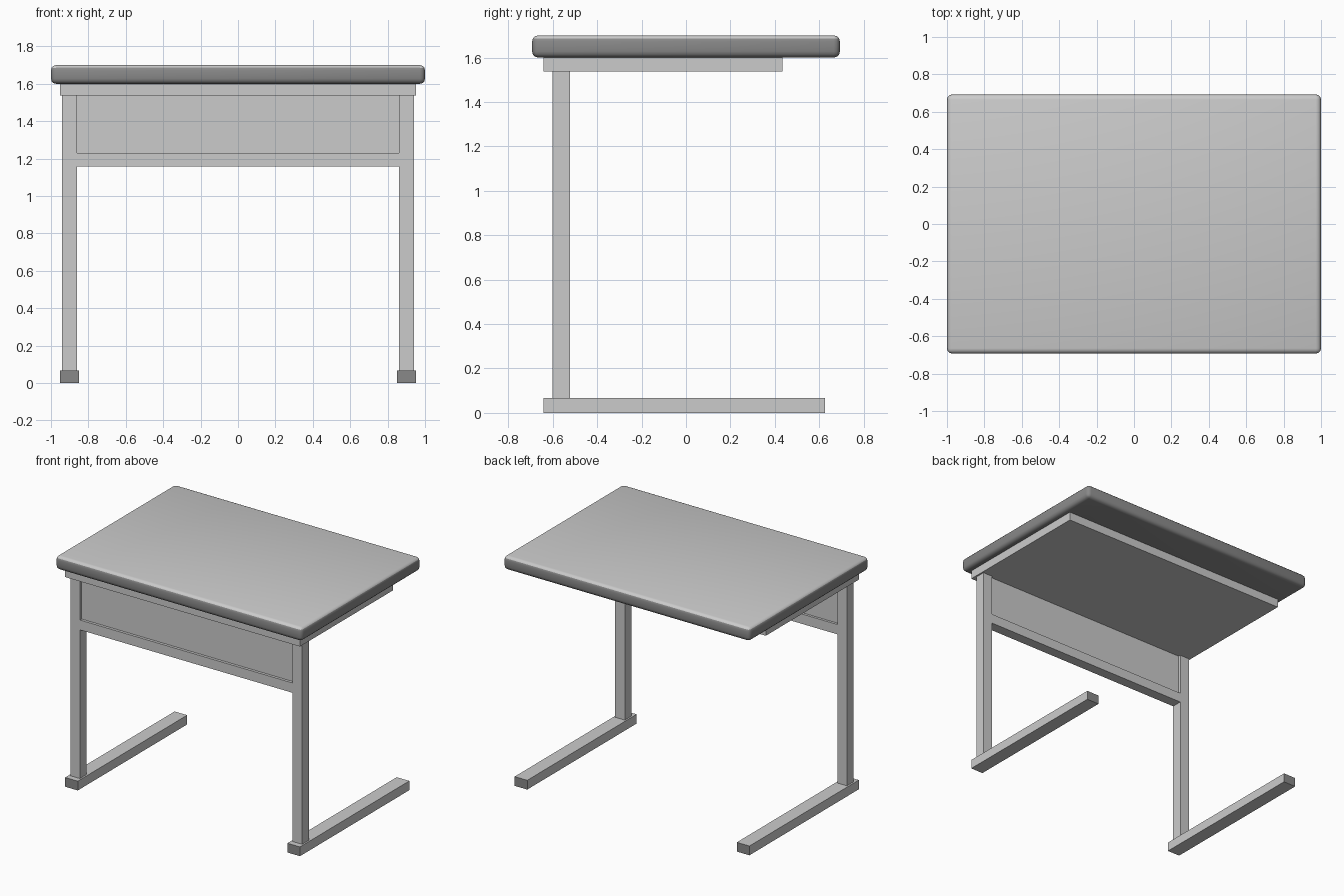
import bpy, bmesh
from mathutils import Vector

if "Cube" in bpy.data.objects:
    bpy.data.objects.remove(bpy.data.objects["Cube"])

dark = bpy.data.materials.new("dark_trim")
dark.diffuse_color = (0.25, 0.25, 0.25, 1)
dark.use_nodes = True
dark.node_tree.nodes["Principled BSDF"].inputs["Base Color"].default_value = dark.diffuse_color
light = bpy.data.materials.new("light_grey")
light.diffuse_color = (0.8, 0.8, 0.8, 1)
light.use_nodes = True
light.node_tree.nodes["Principled BSDF"].inputs["Base Color"].default_value = light.diffuse_color


def box(name, lo, hi, bevel=0.0, is_dark=None):
    """Axis-aligned box between two corners; is_dark picks the dark faces by normal."""
    lo, hi = Vector(lo), Vector(hi)
    centre, size = (lo + hi) / 2, hi - lo
    bm = bmesh.new()
    bmesh.ops.create_cube(bm, size=1)
    bmesh.ops.scale(bm, vec=size, verts=bm.verts)
    if bevel:
        bmesh.ops.bevel(bm, geom=bm.edges[:], offset=bevel, segments=3,
                        profile=0.5, affect='EDGES')
    bm.normal_update()
    me = bpy.data.meshes.new(name)
    if is_dark:
        me.materials.append(light)
        me.materials.append(dark)
        for f in bm.faces:
            f.material_index = int(is_dark(f.normal))
    bm.to_mesh(me)
    bm.free()
    ob = bpy.data.objects.new(name, me)
    ob.location = centre
    bpy.context.collection.objects.link(ob)
    return ob


# Desk top: rounded slab with a dark rim and underside
top = box("desk_top", (-1, -0.693, 1.6), (1, 0.693, 1.7), 0.028,
          lambda n: n.z < 0.4)
bpy.context.view_layer.objects.active = top
top.select_set(True)
bpy.ops.object.shade_smooth_by_angle(angle=0.7)

# Support plate under the top
box("support_plate", (-0.952, -0.642, 1.537), (0.952, 0.435, 1.6))

# Front panel and its lower rail
box("front_panel", (-0.862, -0.58, 1.23), (0.862, -0.54, 1.537))
box("front_rail", (-0.862, -0.6, 1.158), (0.862, -0.522, 1.23))

# Legs and runners with dark end faces
for side, x in (("left", -0.901), ("right", 0.901)):
    box(side + "_leg", (x - 0.039, -0.6, 0.068), (x + 0.039, -0.522, 1.537))
    box(side + "_foot", (x - 0.051, -0.642, 0), (x + 0.051, 0.625, 0.068),
        is_dark=lambda n: abs(n.y) > 0.5)
